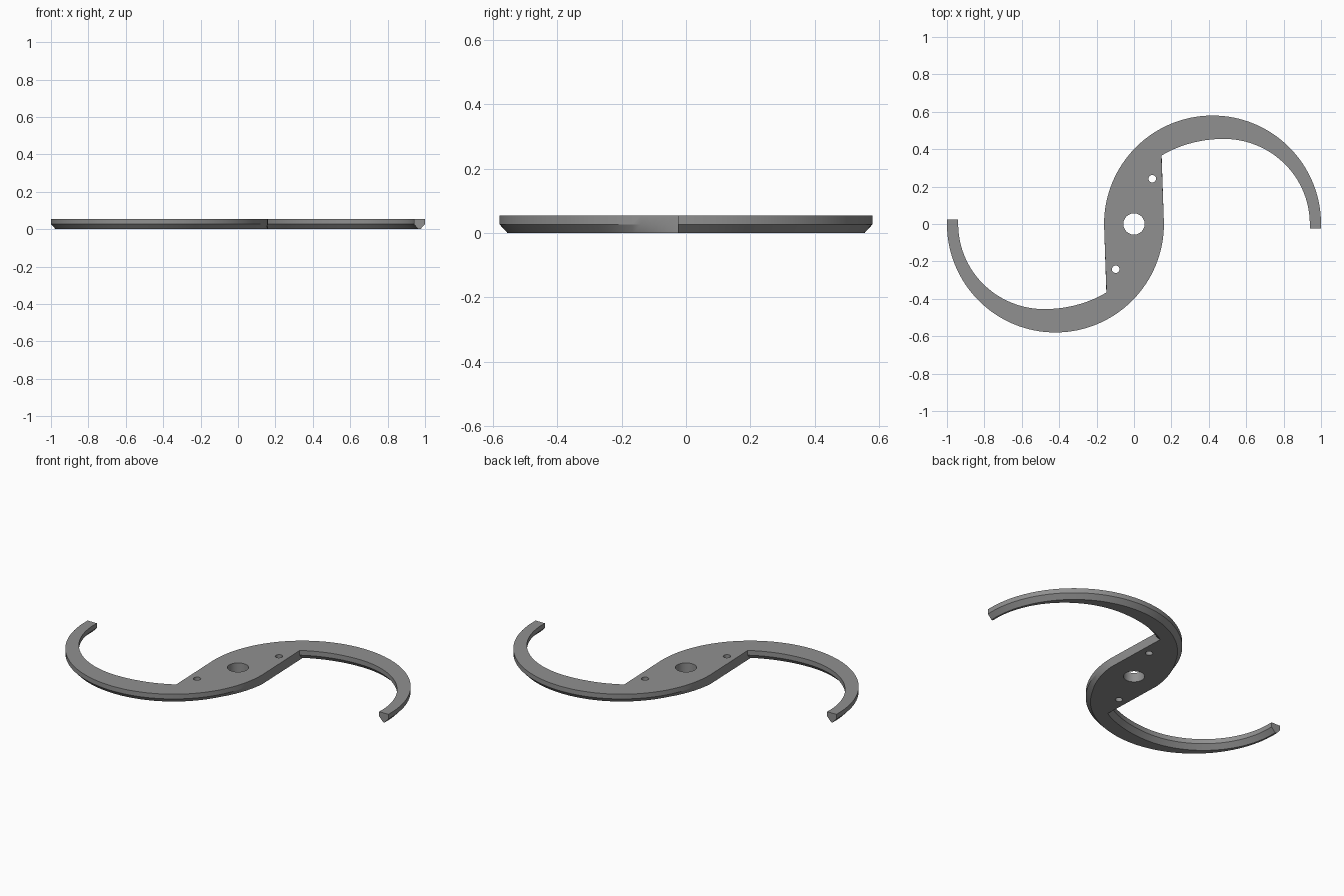
import bpy, bmesh, math

if "Cube" in bpy.data.objects:
    bpy.data.objects.remove(bpy.data.objects["Cube"])

HEIGHT, CHAMFER_Z, CHAMFER = 0.055, 0.027, 0.025
OUT_C, OUT_R = 0.42, 0.58        # outer sweep of an arm
IN_C, IN_R, IN_H, IN_L = 0.48, 0.46, 0.455, 0.56   # inner sweep
TIP_Y = -0.025

steel = bpy.data.materials.new("steel_grey")
steel.diffuse_color = (0.28, 0.28, 0.28, 1)
steel.use_nodes = True
steel.node_tree.nodes["Principled BSDF"].inputs["Base Color"].default_value = steel.diffuse_color


def arm_outline():
    """Outline of one half: (x, y, inset_x, inset_y) per point."""
    pts = []
    # outer sweep, its lower chamfer fading in at the hub
    for i in range(65):
        a = math.pi * (1 - i / 64)
        c, s = math.cos(a), math.sin(a)
        d = CHAMFER * min(1, i / 10)
        pts.append((OUT_C + OUT_R * c, OUT_R * s, -d * c, -d * s))
    # square tip
    pts.append((1.0, TIP_Y, -CHAMFER, 0))
    pts.append((0.94, TIP_Y, CHAMFER, 0))
    # inner sweep back to the hub corner
    end = math.pi - math.acos((IN_C - 0.147) / IN_L)
    for i in range(49):
        a = end * i / 48
        r = IN_R if a <= math.pi / 2 else IN_L
        nx, ny = math.cos(a) / r, math.sin(a) / IN_H
        n = math.hypot(nx, ny)
        nx, ny = (nx / n, ny / n) if i < 48 else (0, 1)
        pts.append((IN_C + r * math.cos(a), IN_H * math.sin(a),
                    CHAMFER * nx, CHAMFER * ny))
    return pts


# two-armed plate: the second half is the first turned by 180 degrees
half = arm_outline()
outline = half + [tuple(-v for v in p) for p in half]
bm = bmesh.new()
top = [bm.verts.new((x, y, HEIGHT)) for x, y, _, _ in outline]
mid = [bm.verts.new((x, y, CHAMFER_Z)) for x, y, _, _ in outline]
low = [bm.verts.new((x + u, y + v, 0)) for x, y, u, v in outline]
n = len(outline)
for a, b in ((top, mid), (mid, low)):
    for i in range(n):
        j = (i + 1) % n
        bm.faces.new((a[i], a[j], b[j], b[i]))
bm.faces.new(top)
bm.faces.new(low[::-1])
bmesh.ops.recalc_face_normals(bm, faces=bm.faces)
mesh = bpy.data.meshes.new("curved_plate")
bm.to_mesh(mesh)
bm.free()
plate = bpy.data.objects.new("curved_plate", mesh)
bpy.context.collection.objects.link(plate)
mesh.materials.append(steel)

# centre bore and two pin holes
for name, x, y, r in (("bore_cutter", 0, 0, 0.057),
                      ("pin_cutter_back", 0.098, 0.242, 0.02),
                      ("pin_cutter_front", -0.098, -0.242, 0.02)):
    bpy.ops.mesh.primitive_cylinder_add(vertices=40, radius=r, depth=0.3,
                                        location=(x, y, 0))
    cutter = bpy.context.object
    cutter.name = name
    cutter.data.materials.append(steel)
    cutter.hide_render = True
    cutter.hide_set(True)
    mod = plate.modifiers.new(name, "BOOLEAN")
    mod.operation, mod.solver, mod.object = "DIFFERENCE", "EXACT", cutter

# bake the holes, then smooth the curved walls
bpy.context.view_layer.objects.active = plate
plate.select_set(True)
for mod in list(plate.modifiers):
    bpy.ops.object.modifier_apply(modifier=mod.name)
bpy.ops.object.shade_smooth_by_angle(angle=math.radians(25))
